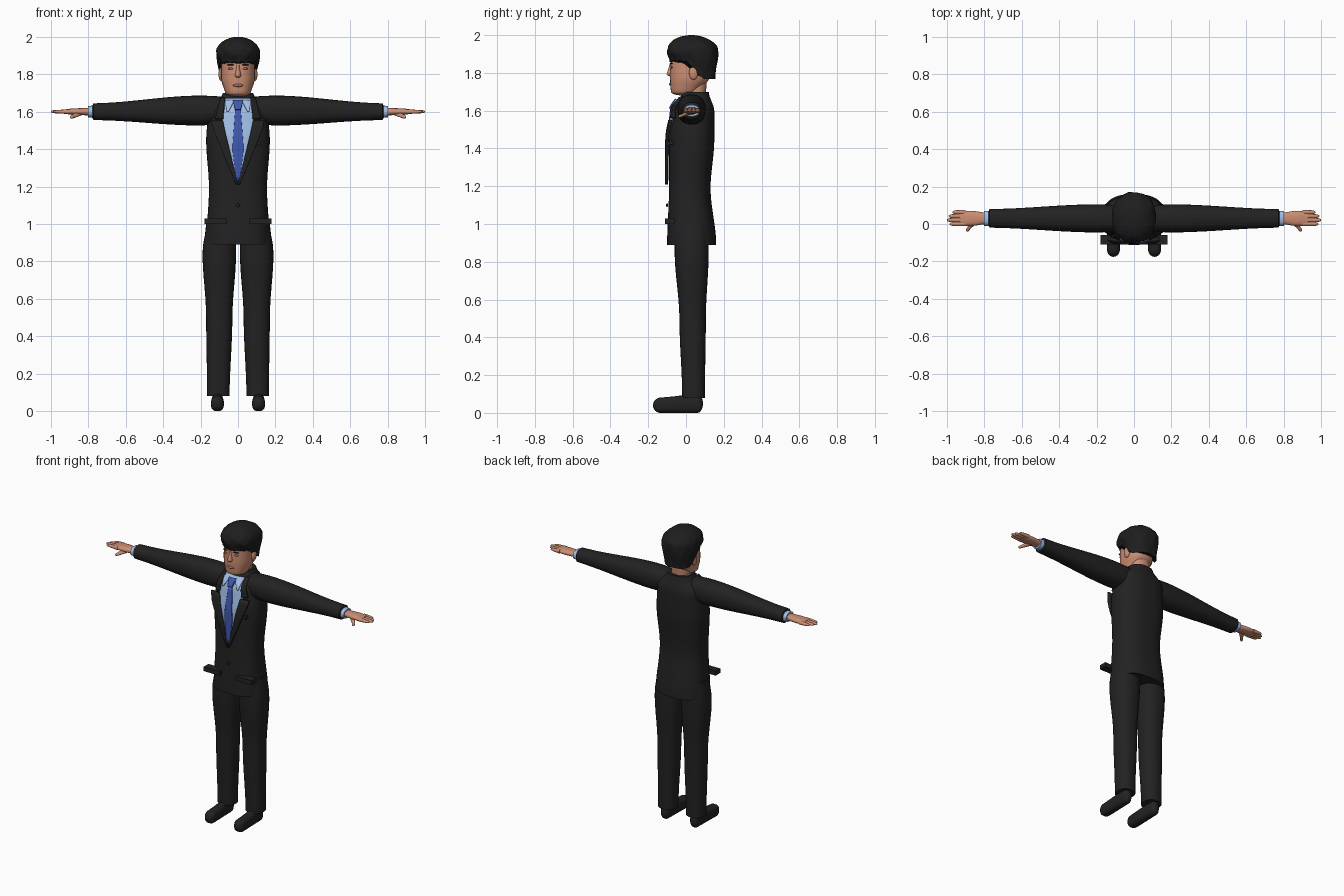
import bpy
import bmesh
from math import sin, cos, pi, atan2, sqrt, radians, copysign

if "Cube" in bpy.data.objects:
    bpy.data.objects.remove(bpy.data.objects["Cube"])


def material(name, red, green, blue):
    mat = bpy.data.materials.new(name)
    mat.use_nodes = True
    mat.diffuse_color = (red, green, blue, 1)
    shader = mat.node_tree.nodes["Principled BSDF"]
    shader.inputs["Base Color"].default_value = mat.diffuse_color
    shader.inputs["Roughness"].default_value = 0.8
    return mat


suit = material("suit black", .016, .016, .016)
black_hair = material("hair black", .013, .013, .013)
skin = material("skin", .6, .27, .17)
lip = material("lips", .42, .16, .11)
shirt = material("pale blue shirt", .36, .52, .8)
blue = material("blue tie", .05, .1, .45)


def finish(name, bm, mat, mirror=False, thickness=0):
    bmesh.ops.recalc_face_normals(bm, faces=bm.faces)
    mesh = bpy.data.meshes.new(name)
    bm.to_mesh(mesh)
    bm.free()
    part = bpy.data.objects.new(name, mesh)
    bpy.context.collection.objects.link(part)
    mesh.materials.append(mat)
    if thickness:
        solid = part.modifiers.new("thickness", "SOLIDIFY")
        solid.thickness = thickness
        solid.offset = 0
    if mirror:
        part.modifiers.new("mirror", "MIRROR")
    bpy.ops.object.select_all(action="DESELECT")
    part.select_set(True)
    bpy.context.view_layer.objects.active = part
    bpy.ops.object.shade_smooth_by_angle(angle=radians(50))


def clamp(value):
    return max(0, min(1, value))


def blend(rows, position, smooth=True):
    """Values between the rows on either side of a position."""
    for low, high in zip(rows, rows[1:]):
        if position <= high[0]:
            break
    k = clamp((position - low[0]) / (high[0] - low[0]))
    if smooth:
        k = k * k * (3 - 2 * k)
    return [a + (b - a) * k for a, b in zip(low[1:], high[1:])]


def bridge(bm, grid, closed):
    """Quads between neighbouring rows of vertices."""
    for low, high in zip(grid, grid[1:]):
        count = len(low)
        for i in range(count if closed else count - 1):
            j = (i + 1) % count
            bm.faces.new((low[i], low[j], high[j], high[i]))


def loft(name, axis, rings, mat, mirror=False, domes=(0, 0), square=2.3,
         segments=28, steps=16, warp=None):
    """Skin rings of (position, centre, radius, centre, radius) along an axis.
    Each end is rounded over the length given in domes."""
    first, last = rings[0][0], rings[-1][0]
    stations = {first + (last - first) * i / steps for i in range(steps + 1)}
    for i in range(8):
        curve = 1 - cos(pi / 2 * i / 8)
        stations |= {first + domes[0] * curve, last - domes[1] * curve}
    bm = bmesh.new()
    grid = []
    for t in sorted(stations):
        a, a_radius, b, b_radius = blend(rings, t)
        for gap, dome in zip((t - first, last - t), domes):
            if gap < dome:
                shrink = sqrt(max(.01, 1 - (1 - gap / dome) ** 2))
                a_radius *= shrink
                b_radius *= shrink
        ring = []
        for i in range(segments):
            turn = 2 * pi * i / segments
            u, v = [copysign(abs(w) ** (2 / square), w) for w in (cos(turn), sin(turn))]
            p, q = a + a_radius * u, b + b_radius * v
            spot = {"x": (t, p, q), "y": (p, t, q), "z": (p, q, t)}[axis]
            ring.append(bm.verts.new(warp(*spot) if warp else spot))
        grid.append(ring)
    bridge(bm, grid, closed=True)
    bm.faces.new(grid[0])
    bm.faces.new(grid[-1])
    finish(name, bm, mat, mirror)


# Jacket body, which also guides the cloth laid on the chest
body = [(.89, 0, .17, .03, .13), (1.19, 0, .155, .02, .11), (1.45, 0, .17, .03, .12),
        (1.6, 0, .16, .04, .11), (1.7, 0, .08, .05, .07)]
loft("jacket", "z", body, suit, square=2.5, segments=48, steps=32)


def chest(x, z):
    middle, width, centre, depth = blend(body, z)
    return centre - depth * clamp(1 - (abs(x) / width) ** 2.5) ** .4


def panel(name, rows, lift, mat, thickness=.006, follow=1, columns=6, steps=12):
    """Mirrored cloth from rows of (height, inner x, outer x)."""
    bottom, top = rows[0][0], rows[-1][0]
    bm = bmesh.new()
    grid = []
    for step in range(steps + 1):
        z = bottom + (top - bottom) * step / steps
        inner, outer = blend(rows, z, smooth=False)
        across = [inner + (outer - inner) * i / columns for i in range(columns + 1)]
        grid.append([bm.verts.new((x, chest(x * follow, z) - lift, z)) for x in across])
    bridge(bm, grid, closed=False)
    finish(name, bm, mat, mirror=True, thickness=thickness)


def box(name, low, high, mat, mirror=False):
    bm = bmesh.new()
    bmesh.ops.create_cube(bm, size=1)
    for v in bm.verts:
        v.co = [a if c < 0 else b for a, b, c in zip(low, high, v.co)]
    finish(name, bm, mat, mirror)


def blob(name, centre, size, mat, mirror=False):
    bm = bmesh.new()
    bmesh.ops.create_uvsphere(bm, u_segments=16, v_segments=10, radius=1)
    for v in bm.verts:
        v.co = [c + s * k for c, s, k in zip(centre, size, v.co)]
    finish(name, bm, mat, mirror)


# Shirt front, tie and lapels
panel("shirt_front", [(1.23, 0, .01), (1.55, 0, .09), (1.67, 0, .07)], .006, shirt)
panel("tie", [(1.23, 0, .01), (1.4, 0, .03), (1.61, 0, .015)], .013, blue)
panel("tie_knot", [(1.61, 0, .015), (1.66, 0, .027)], .016, blue, thickness=.012)
panel("lapels", [(1.21, 0, .01), (1.5, .07, .13), (1.55, .08, .14)], .013, suit,
      thickness=.016, follow=.6)
panel("lapel_collars", [(1.56, .08, .12), (1.67, .07, .09)], .013, suit, thickness=.014)
panel("collar_points", [(1.6, .05, .06), (1.66, .02, .07)], .014, shirt)

# Collars around the neck
loft("jacket_collar", "z", [(1.63, 0, .12, .06, .07), (1.69, 0, .08, .07, .05)], suit)
loft("shirt_collar", "z", [(1.62, 0, .08, .03, .07), (1.7, 0, .07, .04, .06)], shirt)

# Pockets and button
box("pocket_flaps", (.06, -.11, 1), (.18, -.06, 1.03), suit, mirror=True)
box("breast_pocket", (.07, -.09, 1.42), (.12, -.05, 1.44), suit)
blob("button", (0, -.1, 1.1), (.01, .006, .01), suit)

# Trousers and shoes
loft("trouser_legs", "z", [(.08, .105, .06, .04, .06), (.5, .1, .07, .035, .07),
                           (.85, .1, .09, .03, .09), (1, .09, .08, .03, .09)],
     suit, mirror=True)
box("trouser_seat", (-.06, -.03, .9), (.06, .1, 1), suit)
loft("shoes", "y", [(-.175, .11, .035, .04, .04), (.09, .11, .03, .05, .05)],
     suit, mirror=True, domes=(.04, .03), square=2.6)

# Sleeves, cuffs and hands
loft("sleeves", "x", [(.05, .03, .07, 1.61, .07), (.2, .03, .075, 1.606, .08),
                      (.78, .03, .05, 1.6, .045)], suit, mirror=True, domes=(0, .01))
loft("shirt_cuffs", "x", [(.76, .03, .04, 1.6, .035), (.8, .03, .04, 1.6, .03)],
     shirt, mirror=True)
loft("palms", "x", [(.78, .03, .03, 1.6, .02), (.87, .03, .04, 1.6, .018),
                    (.93, .03, .04, 1.6, .012)], skin, mirror=True)
fingers = {"index": .985, "middle": 1, "ring": .99, "little": .97}
for place, (finger, tip) in enumerate(fingers.items()):
    side = .021 * place
    loft(finger + "_fingers", "x", [(.9, side, .012, 1.6, .012), (tip, side, .01, 1.6, .008)],
         skin, mirror=True, domes=(0, .02), segments=12)
loft("thumbs", "y", [(-.04, .89, .01, 1.57, .008), (.02, .85, .02, 1.59, .012)],
     skin, mirror=True, domes=(.01, 0), segments=12)

# Neck, head and face
loft("neck", "z", [(1.62, 0, .06, .05, .05), (1.77, 0, .06, .05, .06)], skin)
loft("head", "z", [(1.68, 0, .065, -.01, .07), (1.78, 0, .09, .02, .105),
                   (1.95, 0, .09, .03, .11)], skin, domes=(.02, .05))
loft("nose", "z", [(1.78, 0, .018, -.07, .035), (1.85, 0, .009, -.07, .018)],
     skin, domes=(.015, 0), segments=14)
blob("ears", (.09, .04, 1.8), (.014, .024, .037), skin, mirror=True)
blob("lips", (0, -.08, 1.74), (.027, .01, .008), lip)
blob("eyelids", (.037, -.075, 1.83), (.017, .008, .006), lip, mirror=True)
blob("eyebrows", (.038, -.077, 1.85), (.022, .008, .004), black_hair, mirror=True)


# Hair cap: ragged fringe in front, long at the nape, wavy all over
def ruffle(x, y, z):
    middle = .035
    around = atan2(y - middle, x)
    edge = clamp((1.92 - z) / .06)
    nape = clamp(y / .09)
    wave = 1 + .02 * sin(around * 7 + z * 60) + .01 * sin(around * 13 - z * 90)
    ragged = .007 * sin(around * 17) * (1 - nape)
    drop = edge * (ragged - nape * .105)
    return x * wave, middle + (y - middle) * wave, z + drop


loft("hair", "z", [(1.865, 0, .1, .035, .12), (1.91, 0, .116, .035, .134),
                   (2, 0, .11, .03, .13)], black_hair, domes=(0, .08), segments=56,
     warp=ruffle)
